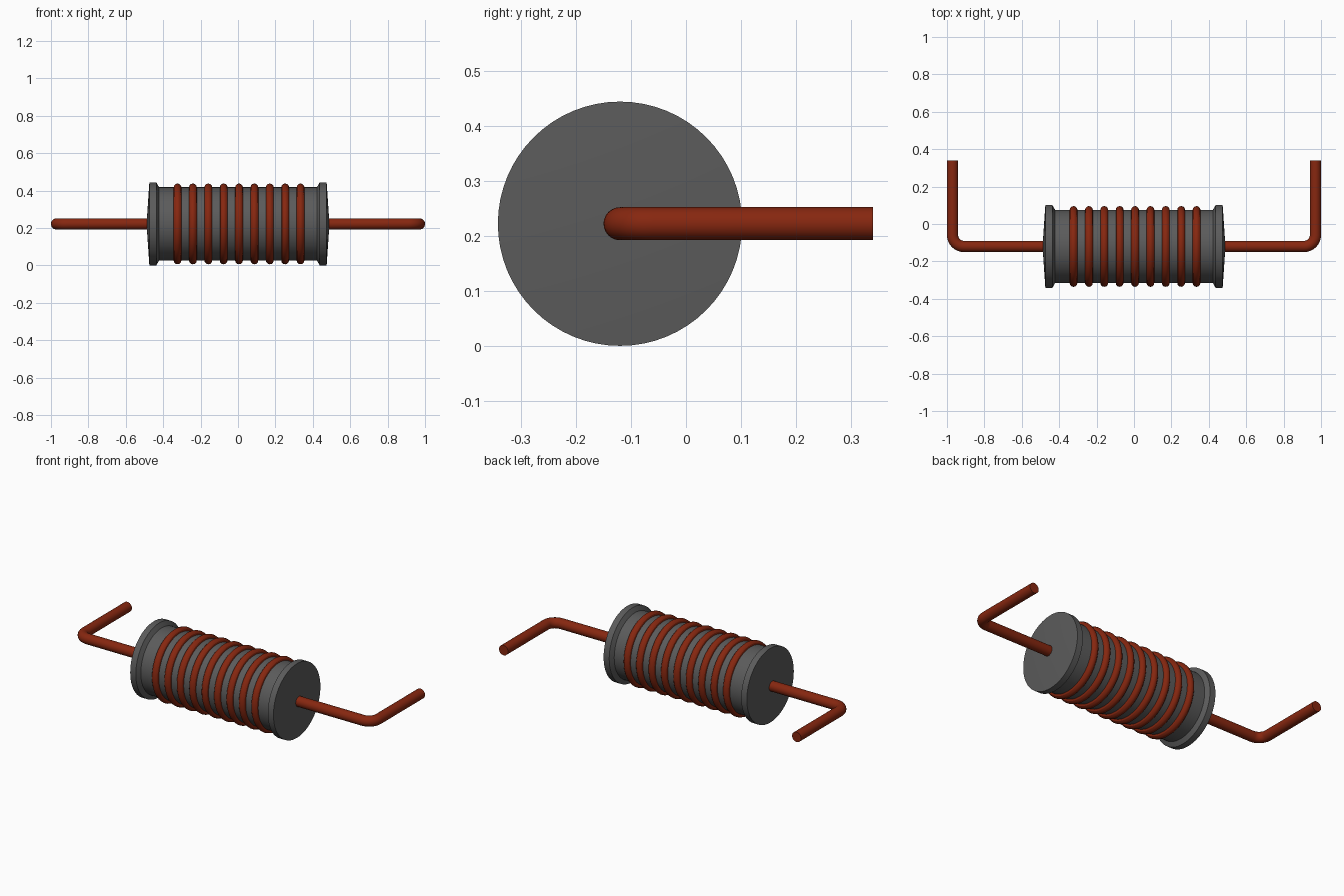
import bpy, bmesh, math
from mathutils import Matrix, Vector

cube = bpy.data.objects.get("Cube")
if cube:
    bpy.data.objects.remove(cube, do_unlink=True)

AXIS_Y, AXIS_Z = -0.12, 0.222
WIRE_R = 0.03


def material(name, rgb):
    m = bpy.data.materials.new(name)
    m.use_nodes = True
    m.diffuse_color = (*rgb, 1)
    bsdf = m.node_tree.nodes["Principled BSDF"]
    bsdf.inputs["Base Color"].default_value = (*rgb, 1)
    bsdf.inputs["Roughness"].default_value = 0.5
    return m


GREY = material("dark grey", (0.105, 0.105, 0.105))
COPPER = material("copper red", (0.24, 0.020, 0.005))


def finish(bm, name, mat, angle=30):
    bmesh.ops.remove_doubles(bm, verts=bm.verts, dist=1e-5)
    bmesh.ops.recalc_face_normals(bm, faces=bm.faces)
    mesh = bpy.data.meshes.new(name)
    bm.to_mesh(mesh)
    bm.free()
    mesh.materials.append(mat)
    ob = bpy.data.objects.new(name, mesh)
    bpy.context.collection.objects.link(ob)
    bpy.ops.object.select_all(action='DESELECT')
    ob.select_set(True)
    bpy.context.view_layer.objects.active = ob
    bpy.ops.object.shade_smooth_by_angle(angle=math.radians(angle))
    return ob


def lathe(name, profile, mat, steps=64, closed=False):
    """Spin (x, radius) points round the coil axis."""
    bm = bmesh.new()
    vs = [bm.verts.new((x, 0, r)) for x, r in profile]
    pairs = list(zip(vs, vs[1:])) + ([(vs[-1], vs[0])] if closed else [])
    edges = [bm.edges.new(p) for p in pairs]
    bmesh.ops.spin(bm, geom=vs + edges, cent=(0, 0, 0), axis=(1, 0, 0),
                   angle=math.tau, steps=steps)
    bmesh.ops.translate(bm, verts=bm.verts, vec=(0, AXIS_Y, AXIS_Z))
    return finish(bm, name, mat)


# Spool core: slightly conical ends, flanges with chamfered inner shoulders
half = [(0.489, 0.0), (0.474, 0.222), (0.437, 0.222), (0.422, 0.196)]
lathe("spool_core", half + [(-x, r) for x, r in reversed(half)], GREY)

# Nine wire turns round the core
for i in range(9):
    cx = 0.0055 + (i - 4) * 0.0822
    circle = [(cx + 0.021 * math.cos(a), 0.195 + 0.021 * math.sin(a))
              for a in (math.tau * k / 12 for k in range(12))]
    lathe(f"winding_{i + 1}", circle, COPPER, closed=True)


# Bent leads, one at each end
def lead(name, side):
    bend, corner = 0.06, 0.97
    path = [(0.45, 0.0)]
    for k in range(9):
        a = math.pi / 2 * k / 8
        path.append((corner - bend + bend * math.sin(a), bend - bend * math.cos(a)))
    path.append((corner, 0.34 - AXIS_Y))
    bm = bmesh.new()
    rings = []
    for i, (x, y) in enumerate(path):
        turn = math.pi / 2 * min(max(i - 1, 0), 8) / 8
        normal = Vector((-math.sin(turn), math.cos(turn), 0))
        ring = []
        for k in range(24):
            a = math.tau * k / 24
            p = Vector((x, y, 0)) + WIRE_R * (normal * math.cos(a) + Vector((0, 0, math.sin(a))))
            ring.append(bm.verts.new((side * p.x, p.y + AXIS_Y, p.z + AXIS_Z)))
        rings.append(ring)
    for r0, r1 in zip(rings, rings[1:]):
        for k in range(24):
            n = (k + 1) % 24
            bm.faces.new((r0[k], r0[n], r1[n], r1[k]))
    bm.faces.new(rings[0])
    bm.faces.new(rings[-1])
    finish(bm, name, COPPER)


lead("left_lead", 1)
lead("right_lead", -1)
